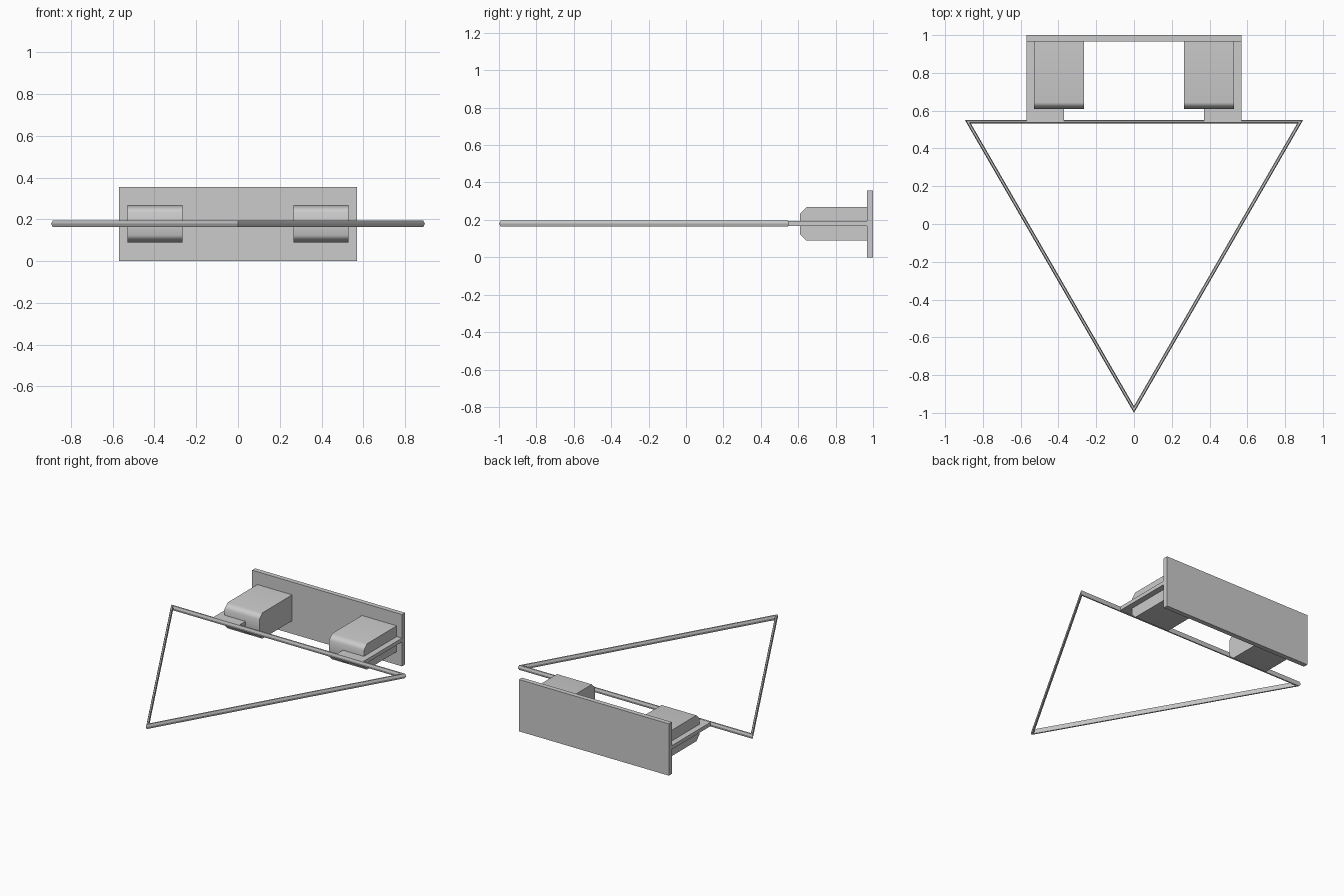
import bpy, bmesh
from math import radians, sin, cos, pi

if "Cube" in bpy.data.objects:
    bpy.data.objects.remove(bpy.data.objects["Cube"])

ZC = 0.178  # common mid height


def mesh_object(name, bm):
    bmesh.ops.recalc_face_normals(bm, faces=bm.faces)
    me = bpy.data.meshes.new(name)
    bm.to_mesh(me)
    bm.free()
    ob = bpy.data.objects.new(name, me)
    bpy.context.collection.objects.link(ob)
    return ob


def box(name, x, y, z):
    bm = bmesh.new()
    bmesh.ops.create_cube(bm, size=1)
    for v in bm.verts:
        v.co = [(a + b) / 2 + c * (b - a) for c, (a, b) in zip(v.co, (x, y, z))]
    return mesh_object(name, bm)


def profile_block(name, profile, x0, x1):
    # side profile (y, z) extruded along x
    bm = bmesh.new()
    face = bm.faces.new([bm.verts.new((x0, y, z)) for y, z in profile])
    ext = bmesh.ops.extrude_face_region(bm, geom=[face])
    verts = [g for g in ext["geom"] if isinstance(g, bmesh.types.BMVert)]
    bmesh.ops.translate(bm, verts=verts, vec=(x1 - x0, 0, 0))
    return mesh_object(name, bm)


def triangle_ring(name, outer, minor, sides, cy):
    # three-segment torus
    bm = bmesh.new()
    rings = []
    for i in range(3):
        a = -pi / 2 + i * 2 * pi / 3
        ring = []
        for j in range(sides):
            t = j * 2 * pi / sides
            r = outer - minor + minor * cos(t)
            ring.append(bm.verts.new((r * cos(a), cy + r * sin(a), ZC + 0.002 + minor * sin(t))))
        rings.append(ring)
    for i in range(3):
        p, q = rings[i], rings[(i + 1) % 3]
        for j in range(sides):
            k = (j + 1) % sides
            bm.faces.new((p[j], q[j], q[k], p[k]))
    return mesh_object(name, bm)


# mounting plate at the back
box("back_plate", (-0.57, 0.57), (0.967, 1.0), (0, 0.356))

# chamfered blocks and flat arms on both sides
c = 0.034
profile = [(0.967, 0.09), (0.61 + c, 0.09), (0.61, 0.09 + c),
           (0.61, 0.268 - c), (0.61 + c, 0.268), (0.967, 0.268)]
for side, s in (("left", -1), ("right", 1)):
    block = profile_block(side + "_block", profile, s * 0.265, s * 0.53)
    bpy.context.view_layer.objects.active = block
    block.select_set(True)
    bpy.ops.object.shade_smooth_by_angle(angle=radians(50))
    mod = block.modifiers.new("weighted", 'WEIGHTED_NORMAL')
    mod.keep_sharp = True
    block.select_set(False)
    box(side + "_arm", sorted((s * 0.37, s * 0.57)), (0.54, 0.967), (0.168, 0.194))

# triangular hanger ring
triangle_ring("triangle_ring", 1.0333, 0.018, 6, 0.0333)
